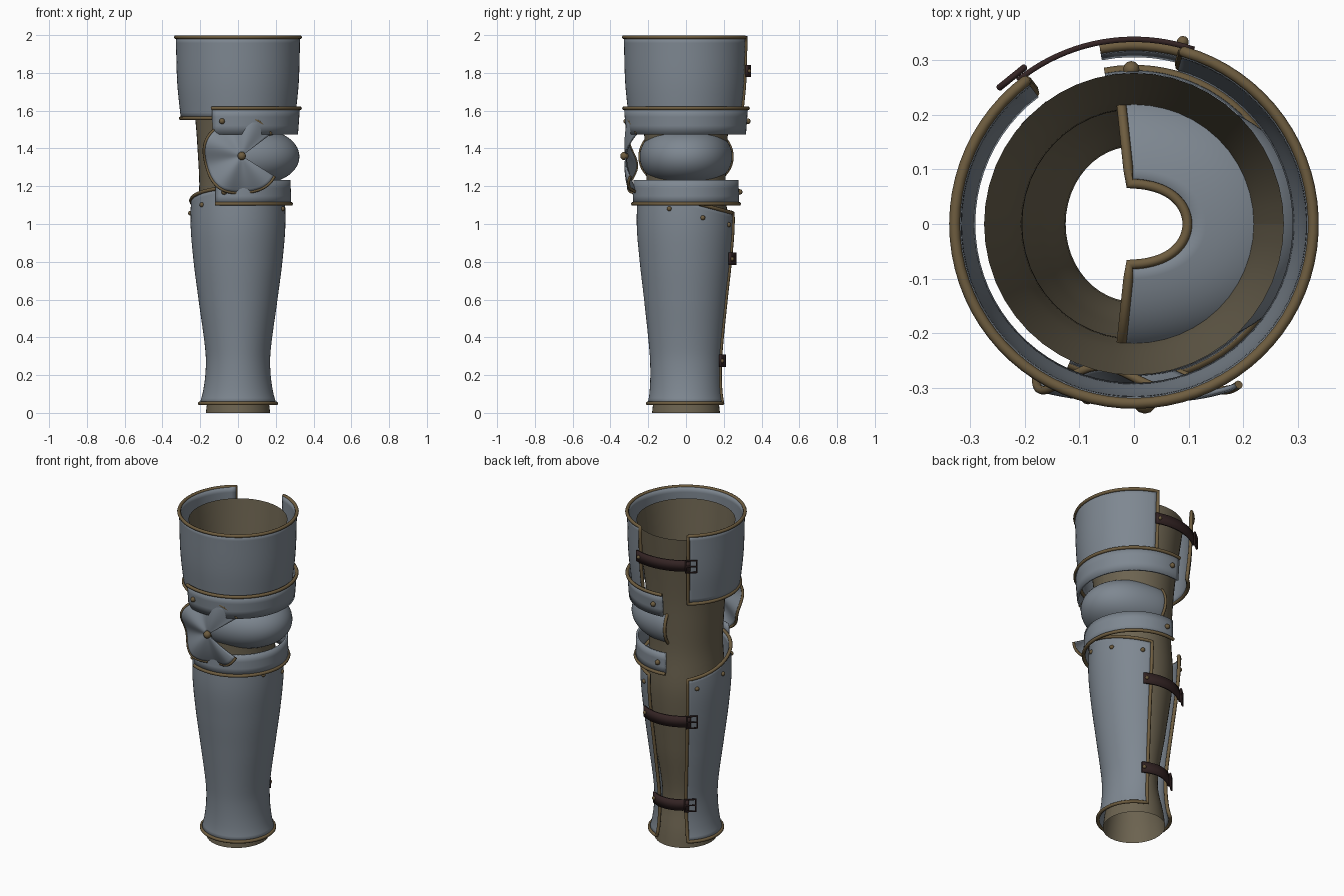
import bpy, math
from math import sin, cos, radians, pi
from mathutils import Vector

if "Cube" in bpy.data.objects:
    bpy.data.objects.remove(bpy.data.objects["Cube"])


def mat(name, rgb):
    m = bpy.data.materials.new(name)
    m.diffuse_color = (*rgb, 1)
    m.use_nodes = True
    m.node_tree.nodes["Principled BSDF"].inputs["Base Color"].default_value = m.diffuse_color
    return m


STEEL = mat("steel", (.21, .245, .285))
BRASS = mat("brass", (.155, .108, .05))
CLOTH = mat("padding cloth", (.15, .125, .08))
LEATHER = mat("dark leather", (.035, .018, .018))


def add(name, data, m):
    o = bpy.data.objects.new(name, data)
    bpy.context.collection.objects.link(o)
    data.materials.append(m)
    return o


def grid(name, fn, nu, nv, m, thick=0.0, offset=-1):
    """Smooth sheet from fn(u, v), with optional thickness."""
    vs = [fn(i / nu, j / nv) for j in range(nv + 1) for i in range(nu + 1)]
    w = nu + 1
    fs = [(j * w + i, j * w + i + 1, (j + 1) * w + i + 1, (j + 1) * w + i)
          for j in range(nv) for i in range(nu)]
    me = bpy.data.meshes.new(name)
    me.from_pydata(vs, [], fs)
    o = add(name, me, m)
    if thick:
        s = o.modifiers.new("thickness", 'SOLIDIFY')
        s.thickness, s.offset = thick, offset
    bpy.ops.object.select_all(action='DESELECT')
    o.select_set(True)
    bpy.context.view_layer.objects.active = o
    bpy.ops.object.shade_smooth_by_angle(angle=radians(40))
    return o


def rod(name, pts, r=.01, closed=False, m=BRASS):
    cu = bpy.data.curves.new(name, 'CURVE')
    cu.dimensions = '3D'
    cu.bevel_depth, cu.bevel_resolution, cu.use_fill_caps = r, 2, True
    sp = cu.splines.new('POLY')
    sp.points.add(len(pts) - 1)
    for p, q in zip(sp.points, pts):
        p.co = (*q, 1)
    sp.use_cyclic_u = closed
    return add(name, cu, m)


def border(name, fn, nu, nv, r=.01):
    """Brass rod all the way round a sheet."""
    pts = [fn(i / nu, 0) for i in range(nu)] + [fn(1, j / nv) for j in range(nv)]
    pts += [fn(1 - i / nu, 1) for i in range(nu)] + [fn(0, 1 - j / nv) for j in range(nv)]
    rod(name, pts, r, True)


def rivet(name, p, r=.013, flat=.6):
    bpy.ops.mesh.primitive_uv_sphere_add(segments=12, ring_count=8, radius=r, location=p)
    o = bpy.context.object
    o.name = name
    o.data.materials.append(BRASS)
    bpy.ops.object.shade_smooth()


def prof(table, z):
    """Smooth interpolation of (z, rx, ry) rows."""
    z = min(max(z, table[0][0]), table[-1][0])
    k = max(i for i in range(len(table) - 1) if table[i][0] <= z)
    a, b = table[k], table[k + 1]
    p, n = table[max(k - 1, 0)], table[min(k + 2, len(table) - 1)]
    h = b[0] - a[0]
    t = (z - a[0]) / h
    out = []
    for c in (1, 2):
        ma, mb = (b[c] - p[c]) / (b[0] - p[0]) * h, (n[c] - a[c]) / (n[0] - a[0]) * h
        out.append((2*t**3 - 3*t*t + 1) * a[c] + (t**3 - 2*t*t + t) * ma
                   + (3*t*t - 2*t**3) * b[c] + (t**3 - t*t) * mb)
    return out


def around(table, a, z, out=0.0):
    rx, ry = prof(table, z)
    return ((rx + out) * cos(a), (ry + out) * sin(a), z)


def wrap(table, a0, a1, z0, top):
    """Sheet function round the leg from angle a0 to a1 (degrees)."""
    def fn(u, v):
        a = radians(a0 + (a1 - a0) * u)
        return around(table, a, z0 + (top(a) - z0) * v)
    return fn


# padded inner leg, open at both ends
LEG = [(0, .17, .18), (.08, .16, .17), (.27, .125, .142), (.6, .17, .185), (.95, .215, .22),
       (1.2, .205, .21), (1.36, .212, .215), (1.55, .226, .228), (1.94, .275, .277)]
grid("inner_leg", wrap(LEG, 0, 360, 0, lambda a: 1.94), 48, 48, CLOTH)

# greave with slanted top edge
GREAVE = [(.05, .203, .203), (.1, .188, .194), (.2, .173, .189), (.32, .172, .193), (.6, .209, .222),
          (.8, .235, .245), (1.0, .251, .261), (1.22, .245, .253)]
g_top = lambda a: 1.125 - .07 * sin(a)
greave = wrap(GREAVE, 128, 432, .05, g_top)
grid("greave", greave, 64, 40, STEEL, .012)
border("greave_trim", greave, 64, 40)
for d in range(140, 421, 40):
    a = radians(d)
    rivet("greave_rivet", around(GREAVE, a, g_top(a) - .068))

# cuisse
CUISSE = [(1.56, .303, .303), (1.75, .322, .322), (1.989, .329, .329)]
cuisse = wrap(CUISSE, 127, 434, 1.56, lambda a: 1.989)
grid("cuisse", cuisse, 64, 14, STEEL, .012)
border("cuisse_trim", cuisse, 64, 14)

# knee lames above and below the knee cup
for name, z0, z1, r0, r1, edge in (("upper_lame", 1.475, 1.613, .318, .328, 1),
                                   ("lower_lame", 1.107, 1.232, .282, .278, 0)):
    T = [(z0, r0, r0), (z1, r1, r1)]
    f = wrap(T, -115, 101, z0, lambda a: z1)
    grid(name, f, 48, 3, STEEL, .012)
    rod(name + "_trim", [f(i / 48, edge) for i in range(49)])
    for d in (-105, 91):
        rivet(name + "_rivet", around(T, radians(d), (z0 + z1) / 2, .004), .015)


# knee cup: flattened ball with a forward keel
def knee(u, v):
    a = radians(-96 + 192 * u)
    t = (v * 2 - 1) * 1.39
    r = (.245 + .08 * max(0, cos(a)) ** 2.5) * cos(t) ** .7
    return (r * cos(a), r * sin(a), 1.357 + .152 * sin(t))


grid("knee_cup", knee, 48, 28, STEEL, .01)
border("knee_cup_trim", knee, 48, 28, .009)


# fluted side wing
def wing(u, v):
    a = 37 + 291 * u
    r = .012 + .188 * v
    wave = cos(radians((a - 315) * 4.5))
    rr = r * (1 + .03 * wave * v)
    a = radians(a)
    return (.02 + rr * cos(a), -.318 + .035 * v * v - .022 * v * wave, 1.36 + rr * sin(a))


grid("side_wing", wing, 72, 10, STEEL, .008, 0)
rod("side_wing_trim", [wing(i / 72, 1) for i in range(73)], .008)
rivet("side_wing_boss", (.02, -.326, 1.36), .022)


# straps and buckles across the rear opening
def strap(name, table, z, a0, a1, out):
    r = [c + out for c in prof(table, z)]
    T = [(z - .033, *r), (z + .033, *r)]
    grid(name, wrap(T, a0, a1, z - .033, lambda a: z + .033), 20, 1, LEATHER, .01)
    a = radians(a1)
    c = Vector(around(T, a, z, .006))
    t = Vector((-sin(a), cos(a), 0))
    up = Vector((0, 0, 1))
    rod(name + "_buckle", [c + t * x + up * y for x, y in
        ((-.025, -.036), (.035, -.036), (.035, .036), (-.025, .036))], .006, True, LEATHER)
    rod(name + "_prong", [c - t * .025, c + t * .035], .004, False, LEATHER)
    rivet(name + "_rivet", around(T, radians(a0 + 4), z, .002), .011)


strap("cuisse_strap", CUISSE, 1.81, 71, 129, .019)
strap("upper_greave_strap", GREAVE, .815, 61, 132, .021)
strap("lower_greave_strap", GREAVE, .275, 60, 133, .021)
